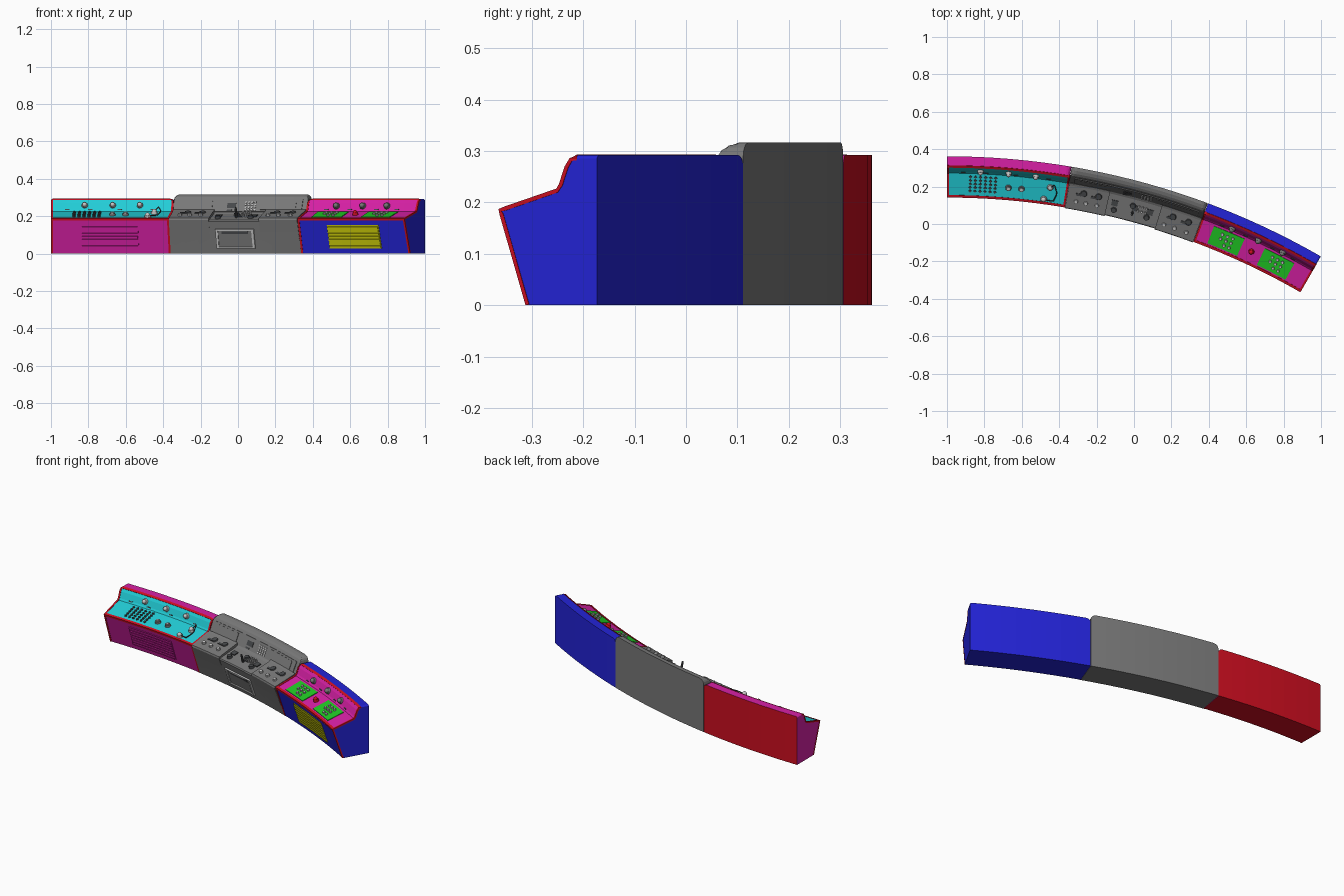
import bpy, bmesh
from math import sin, cos, asin, sqrt, radians, degrees, pi
from mathutils import Matrix, Vector

cube = bpy.data.objects.get("Cube")
if cube:
    bpy.data.objects.remove(cube)

# Colours
def make_mat(name, r, g, b):
    lin = [(c / 255 / 12.92) if c < 11 else ((c / 255 + 0.055) / 1.055) ** 2.4 for c in (r, g, b)]
    m = bpy.data.materials.new(name)
    m.use_nodes = True
    m.diffuse_color = (*lin, 1)
    m.node_tree.nodes["Principled BSDF"].inputs["Base Color"].default_value = (*lin, 1)
    return m

RED = make_mat("red", 205, 14, 32)
BLUE = make_mat("blue", 35, 35, 215)
MAGENTA = make_mat("magenta", 215, 32, 165)
CYAN = make_mat("cyan", 34, 205, 215)
GREEN = make_mat("green", 32, 200, 36)
YELLOW = make_mat("yellow", 205, 205, 10)
GREY = make_mat("grey", 120, 120, 120)
DARK = make_mat("dark grey", 70, 72, 74)
LIGHT = make_mat("light grey", 200, 200, 200)

# The desk follows an arc: a = angle in degrees, d = depth in front of the back
R, CY = 4.0, -3.638

def arc_point(a, d, z):
    a = radians(a)
    return Vector((-1 + (R - d) * sin(a), CY + (R - d) * cos(a), z))

def finish(bm, name, mats, smooth=False):
    bmesh.ops.recalc_face_normals(bm, faces=bm.faces[:])
    me = bpy.data.meshes.new(name)
    bm.to_mesh(me)
    bm.free()
    ob = bpy.data.objects.new(name, me)
    bpy.context.collection.objects.link(ob)
    for m in mats:
        me.materials.append(m)
    if smooth:
        bpy.ops.object.select_all(action='DESELECT')
        ob.select_set(True)
        bpy.context.view_layer.objects.active = ob
        bpy.ops.object.shade_smooth_by_angle(angle=radians(35))
    return ob

def sweep(bm, prof, a0, a1, n=6, slots=None, cap=0, clip=None, extra=()):
    stations = sorted({a0 + (a1 - a0) * i / n for i in range(n + 1)}
                      | {a for a in extra if a0 < a < a1})
    rings = []
    for a in stations:
        top = clip(a) if clip else 9
        rings.append([bm.verts.new(arc_point(a, d, min(z, top))) for d, z in prof])
    k = len(prof)
    for r0, r1 in zip(rings, rings[1:]):
        for i in range(k):
            f = bm.faces.new((r0[i], r0[(i + 1) % k], r1[(i + 1) % k], r1[i]))
            f.material_index = slots[i] if slots else 0
    for r in (rings[0], rings[-1]):
        bm.faces.new(r).material_index = cap

def end_rounding(a0, a1, top, r0, r1):
    # Height limit that rounds the upper corners at both ends
    def limit(a, grow=0):
        z = top
        for s, r in ((a - a0, r0), (a1 - a, r1)):
            s = max(0, radians(s) * R)
            if s < r:
                z = min(z, top - r + sqrt(r * r - (r - s) ** 2))
        return z + grow
    steps = (0, 0.08, 0.25, 0.55, 1)
    extra = [a0 + degrees(r0 * s / R) for s in steps] + [a1 - degrees(r1 * s / R) for s in steps]
    return limit, extra

def offset(path, amount):
    out = []
    for i, p in enumerate(path):
        t = Vector(path[min(i + 1, len(path) - 1)]) - Vector(path[max(i - 1, 0)])
        t.normalize()
        out.append((p[0] + t.y * amount, p[1] - t.x * amount))
    return out

# Profiles as (depth, height)
FACE = [(.158, 0), (.216, .176), (.219, .186), (.207, .190), (.09, .225),
        (.083, .235), (.070, .270), (.060, .285), (.048, .292)]
FRONT, PANEL, WALL = (FACE[0], FACE[1]), (FACE[3], FACE[4]), (FACE[5], FACE[6])
G_FACE = [(.160, 0), (.219, .172), (.216, .180), (.10, .212),
          (.085, .222), (.056, .288), (.047, .302), (.035, .311), (.018, .317)]
G_FRONT, G_PANEL, G_WALL = (G_FACE[0], G_FACE[1]), (G_FACE[2], G_FACE[3]), (G_FACE[4], G_FACE[5])
BLOCK = ((.222, .190), (.10, .229))

# Outer desk sections with a red trim
def section(name, a0, a1, r0, r1, shell, back, panel):
    limit, extra = end_rounding(a0, a1, .292, r0, r1)
    bm = bmesh.new()
    slots = [1, 0, 3, 3, 2, 2, 2, 2, 3, 0, 1]
    sweep(bm, [(0, 0)] + FACE + [(0, .292)], a0 + .02, a1 - .02, 8, slots, 0, limit, extra)
    finish(bm, name + "_body", [shell, back, panel, RED])
    bm = bmesh.new()
    band = offset(FACE, .002) + offset(FACE, -.006)[::-1]
    band = [(d, max(z, 0)) for d, z in band]
    for b0, b1 in ((a0, a0 + .16), (a1 - .16, a1)):
        sweep(bm, band, b0, b1, 2, None, 0, lambda a: limit(a, .002), extra)
    # lip along the front edge and rim behind the panel
    for i, j in ((1, 4), (7, 9)):
        part = FACE[i:j]
        sweep(bm, offset(part, .002) + offset(part, -.004)[::-1], a0, a1, 8, None, 0,
              lambda a: limit(a, .002), extra)
    finish(bm, name + "_trim", [RED])

section("right_desk", 0, 9.6, .012, .025, MAGENTA, RED, CYAN)
section("left_desk", 20.4, 30, .025, .012, BLUE, BLUE, MAGENTA)

# Middle desk with a taller hood
limit, extra = end_rounding(9.6, 20.4, .317, .03, .03)
bm = bmesh.new()
sweep(bm, [(0, 0)] + G_FACE + [(0, .317)], 9.6, 20.4, 9, None, 0, limit, extra)
finish(bm, "middle_desk_body", [GREY])
bm = bmesh.new()
for a0, a1 in ((9.62, 12.9), (17.1, 20.38)):
    sweep(bm, [(.17, .03), (.2, .115), (.224, .18), BLOCK[0], BLOCK[1], (.088, .235), (.08, .2)], a0, a1, 3)
finish(bm, "side_consoles", [GREY])

# Curved plates lying on a sloped face
def plates(name, items, mat):
    bm = bmesh.new()
    for (p, q), a0, a1, t0, t1, h in items:
        p, q = Vector(p), Vector(q)
        n = Vector(((q - p).y, -(q - p).x)).normalized()
        lo, hi = p.lerp(q, t0), p.lerp(q, t1)
        sweep(bm, [lo - n * .002, lo + n * h, hi + n * h, hi - n * .002], a0, a1, 4)
    finish(bm, name, [mat])

for name, mid, mat in (("right_grille", 4.75, MAGENTA), ("left_grille", 25.2, YELLOW)):
    slats = [(FRONT, mid - 2.3, mid + 2.3, .16, .87, .003)]
    slats += [(FRONT, mid - 2.25, mid + 2.25, .19 + i * .095, .25 + i * .095, .008) for i in range(7)]
    plates(name, slats, mat)
plates("green_panels", [(PANEL, a - 1.3, a + 1.3, .06, .90, .004) for a in (22.8, 27.15)], GREEN)
plates("front_screen_frame",
       [(G_FRONT, 13.4, 16.6, t, t + .05, .009) for t in (.17, .72)]
       + [(G_FRONT, a, a + .2, .17, .77, .009) for a in (13.4, 16.4)], LIGHT)
plates("front_screen", [(G_FRONT, 13.6, 16.4, .2, .74, .003)], GREY)
plates("front_screen_slot", [(G_FRONT, 13.9, 16.1, .62, .69, .006)], DARK)
plates("hood_bezel", [(G_WALL, 10.0, 20.0, .0, 1.0, .004)], GREY)
plates("hood_screens", [(G_WALL, a, b, .15, .85, .007)
                        for a, b in ((10.4, 12.7), (16.6, 19.5))], GREY)
plates("hood_display", [(G_WALL, 13.9, 14.6, .3, .7, .007), (G_WALL, 13.9, 14.3, .05, .18, .007)], DARK)
plates("hood_slots", [(WALL, a, a + .35, -.1, .05, .004) for a in (1.1, 2.9, 5.2, 7.8, 21.9, 23.9, 26.2, 28)], DARK)
plates("console_keys", [(BLOCK, a, a + .45, .62, .72, .004) for a in (10.3, 11.5, 17.7, 18.9)]
       + [(G_PANEL, a, a + .5, .5, .75, .006) for a in (13.2, 14.9, 16.1)], DARK)

# Fittings placed on a face by angle and position up the slope
def frame(seg, a, t, h=0):
    p, q = Vector(seg[0]), Vector(seg[1])
    lo = p.lerp(q, t)
    x = (arc_point(a + .01, 0, 0) - arc_point(a - .01, 0, 0)).normalized()
    y = (arc_point(a, *q) - arc_point(a, *p)).normalized()
    z = x.cross(y)
    m = Matrix((x, y, z)).transposed().to_4x4()
    m.translation = arc_point(a, *lo) + z * h
    return m

def knobs(name, spots, r, h, mat, sides=12, ball=False):
    bm = bmesh.new()
    for seg, a, t in spots:
        bmesh.ops.create_cone(bm, cap_ends=True, segments=sides, radius1=r, radius2=r * .85,
                              depth=h, matrix=frame(seg, a, t, h / 2))
        if ball:
            bmesh.ops.create_uvsphere(bm, u_segments=12, v_segments=8, radius=r * .75,
                                      matrix=frame(seg, a, t, h))
    finish(bm, name, [mat], True)

def at_x(x):
    return degrees(asin((x + 1) / 3.92))

knobs("right_wall_lamps", [(WALL, at_x(x), .65) for x in (-.82, -.67, -.525)], .017, .012, LIGHT, 16, True)
knobs("left_wall_lamps", [(WALL, at_x(x), .55) for x in (.525, .665, .795)], .019, .01, GREY, 16, True)
knobs("button_grid", [(PANEL, 1.85 + i * .4, .2 + j * .16) for i in range(6) for j in range(5)],
      .009, .006, DARK, 4)
knobs("panel_dials", [(PANEL, a, .45) for a in (4.9, 5.95)], .017, .012, GREY, 16)
knobs("panel_dial_caps", [(PANEL, a, .45) for a in (4.9, 5.95)], .010, .018, LIGHT, 12)
knobs("handset_sockets", [(PANEL, 8.2, .68), (PANEL, 7.8, .12)], .018, .012, LIGHT, 12, True)
knobs("red_button", [(PANEL, 25, .5)], .016, .014, RED, 16, True)
knobs("green_panel_knobs", [(PANEL, m + i * .45, .25 + j * .22) for m in (22.8, 27.15)
                            for i in (-1, 0, 1) for j in range(3) if (i, j) != (-1, 0)],
      .009, .013, LIGHT, 8)
knobs("console_dials", [(BLOCK, a, t) for a, t in
                        ((10.4, .35), (11.2, .35), (12.1, .35), (17.7, .3), (18.6, .3), (19.6, .3))],
      .012, .012, LIGHT, 8)
knobs("console_round_dials", [(BLOCK, a, .75) for a in (10.9, 12.1, 18.2, 19.5)], .018, .006, DARK, 16)
knobs("centre_dials", [(G_PANEL, a, t) for a, t in ((13.5, .3), (14.9, .7), (16.2, .35))],
      .016, .014, DARK, 16)
knobs("centre_switches", [(G_PANEL, 15.4 + i * .3, .55 + j * .2) for i in range(3) for j in range(2)],
      .006, .02, LIGHT, 8)
knobs("hood_switches", [(G_WALL, 15.4 + i * .25, .15 + j * .2) for i in range(4) for j in range(4)],
      .006, .008, LIGHT, 6)
knobs("control_stick", [(G_PANEL, 15, .4)], .007, .05, DARK, 10, True)

# Handset cord
cu = bpy.data.curves.new("handset_cord", 'CURVE')
cu.dimensions = '3D'
cu.bevel_depth = .003
cu.bevel_resolution = 1
cu.resolution_u = 6
sp = cu.splines.new('NURBS')
sp.use_endpoint_u = True
cord = [(8.2, .68, .01), (8.5, .9, .03), (8.8, .5, .02), (8.6, .1, .012), (7.8, .12, .01)]
sp.points.add(len(cord) - 1)
for pt, (a, t, h) in zip(sp.points, cord):
    pt.co = (*frame(PANEL, a, t, h).translation, 1)
cu.materials.append(DARK)
bpy.context.collection.objects.link(bpy.data.objects.new("handset_cord", cu))
